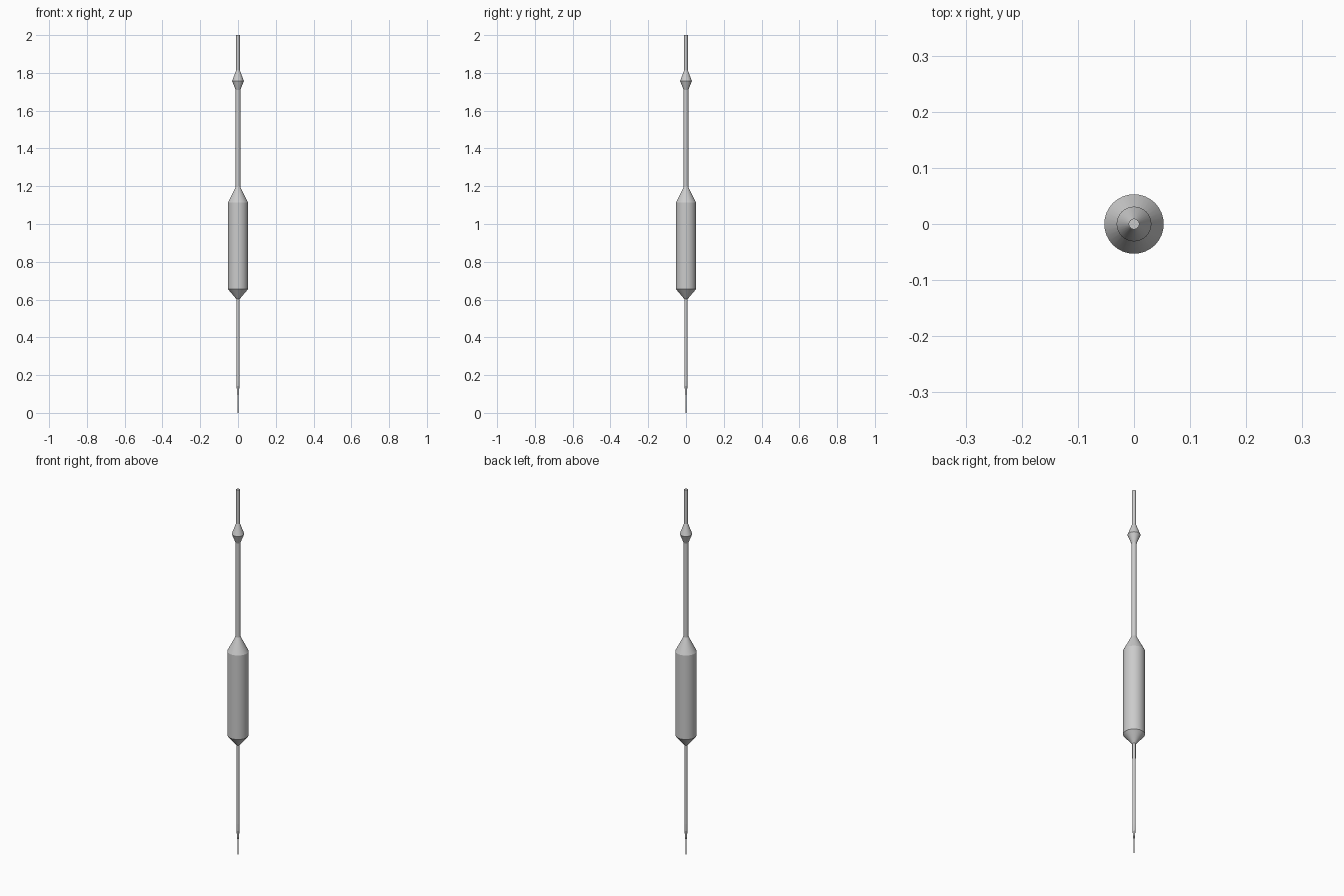
import bpy, bmesh, math

if "Cube" in bpy.data.objects:
    bpy.data.objects.remove(bpy.data.objects["Cube"])

SIDES = 32


def turned(name, profile):
    """Closed solid of revolution about z from (radius, height) pairs."""
    bm = bmesh.new()
    rings = []
    for r, z in profile:
        rings.append([bm.verts.new((r * math.cos(2 * math.pi * i / SIDES),
                                    r * math.sin(2 * math.pi * i / SIDES), z))
                      for i in range(SIDES)])
    for low, high in zip(rings, rings[1:]):
        for i in range(SIDES):
            j = (i + 1) % SIDES
            bm.faces.new((low[i], low[j], high[j], high[i]))
    bm.faces.new(rings[0][::-1])
    bm.faces.new(rings[-1])
    mesh = bpy.data.meshes.new(name)
    bm.to_mesh(mesh)
    bm.free()
    obj = bpy.data.objects.new(name, mesh)
    bpy.context.collection.objects.link(obj)
    bpy.ops.object.select_all(action='DESELECT')
    obj.select_set(True)
    bpy.context.view_layer.objects.active = obj
    bpy.ops.object.shade_smooth_by_angle(angle=math.radians(20))
    return obj


# Fine point and tapered collar
turned("needle_tip", [(0.0015, 0.0), (0.004, 0.095)])
turned("tip_collar", [(0.0055, 0.095), (0.008, 0.17)])

# Slim lower stem
turned("lower_stem", [(0.008, 0.17), (0.0085, 0.605)])

# Main bulb with conical shoulders
turned("bulb", [(0.0085, 0.602), (0.053, 0.655), (0.053, 1.115), (0.0125, 1.195)])

# Thicker upper stem
turned("upper_stem", [(0.0125, 1.195), (0.0125, 1.71)])

# Double-cone bead and mouthpiece
turned("bead", [(0.0125, 1.71), (0.031, 1.757), (0.0095, 1.815)])
turned("mouthpiece", [(0.0095, 1.815), (0.0095, 2.0)])
